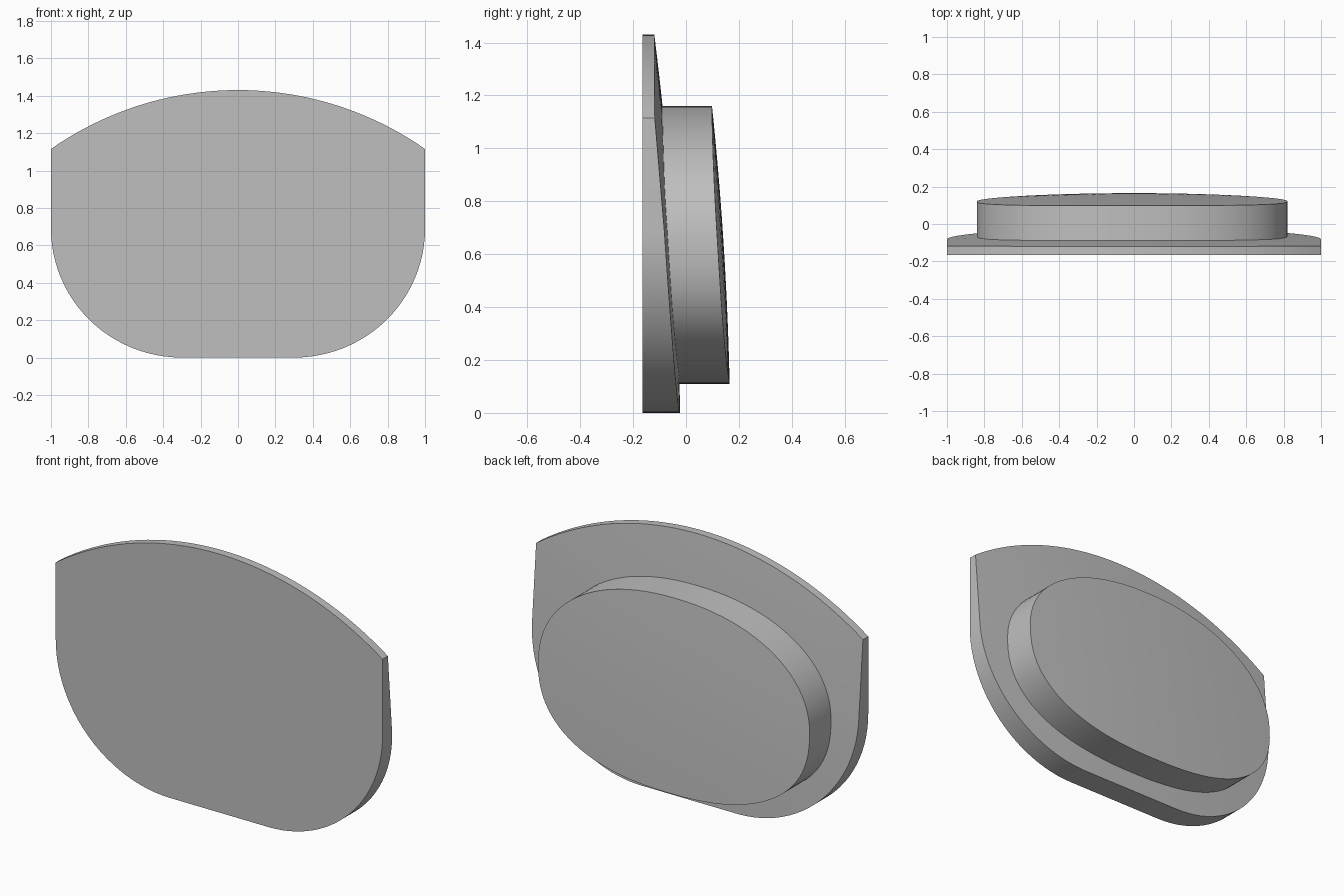
import bpy, bmesh, math

cube = bpy.data.objects.get("Cube")
if cube:
    bpy.data.objects.remove(cube, do_unlink=True)

grey = bpy.data.materials.new("plain grey")
grey.use_nodes = True
colour = (0.52, 0.52, 0.52, 1)
grey.diffuse_color = colour
grey.node_tree.nodes["Principled BSDF"].inputs["Base Color"].default_value = colour


def back_y(x, z):
    """Gently domed, leaning surface shared by both parts."""
    return -0.02 - 0.014 * z - 0.039 * z * z - 0.034 * x * x


def slab(name, outline, centre, front, lift, rings=10):
    """Flat-fronted slab whose back follows the domed surface."""
    bm = bmesh.new()
    cx, cz = centre
    n = len(outline)
    loops = [[bm.verts.new((x, front, z)) for x, z in outline]]
    for r in range(rings, 0, -1):
        t = r / rings
        loop = []
        for x, z in outline:
            px, pz = cx + (x - cx) * t, cz + (z - cz) * t
            loop.append(bm.verts.new((px, back_y(px, pz) + lift, pz)))
        loops.append(loop)
    bm.faces.new(loops[0])
    for a, b in zip(loops, loops[1:]):
        for i in range(n):
            j = (i + 1) % n
            bm.faces.new((a[i], a[j], b[j], b[i]))
    tip = bm.verts.new((cx, back_y(cx, cz) + lift, cz))
    for i in range(n):
        bm.faces.new((loops[-1][i], loops[-1][(i + 1) % n], tip))
    bmesh.ops.recalc_face_normals(bm, faces=bm.faces)
    mesh = bpy.data.meshes.new(name)
    bm.to_mesh(mesh)
    bm.free()
    mesh.materials.append(grey)
    obj = bpy.data.objects.new(name, mesh)
    bpy.context.collection.objects.link(obj)
    bpy.ops.object.select_all(action='DESELECT')
    obj.select_set(True)
    bpy.context.view_layer.objects.active = obj
    bpy.ops.object.shade_smooth_by_angle(angle=math.radians(25))
    return obj


# Plate outline: flat bottom, round lower corners, straight sides, arched top
corner = 0.69
right = []
for i in range(25):
    a = math.pi / 2 * i / 24
    right.append((0.3 + 0.7 * math.sin(a), corner - corner * math.cos(a)))
radius = 1.745
half_arc = math.asin(1 / radius)
for i in range(20):
    a = half_arc * (1 - i / 20)
    right.append((radius * math.sin(a), 1.43 - radius * (1 - math.cos(a))))
left = [(-x, z) for x, z in reversed(right)]
slab("face_plate", right + [(0, 1.43)] + left, (0, 0.7), -0.165, 0)

# Raised pad outline: wide rounded oval, squarer towards the bottom
pad = []
for i in range(96):
    a = 2 * math.pi * i / 96
    c, s = math.cos(a), math.sin(a)
    power = 2 / (2.15 if s > 0 else 2.4)
    pad.append((-0.01 + 0.83 * math.copysign(abs(c) ** power, c),
                0.62 + (0.54 if s > 0 else 0.51) * math.copysign(abs(s) ** power, s)))
slab("raised_pad", pad, (-0.01, 0.62), -0.13, 0.187)
